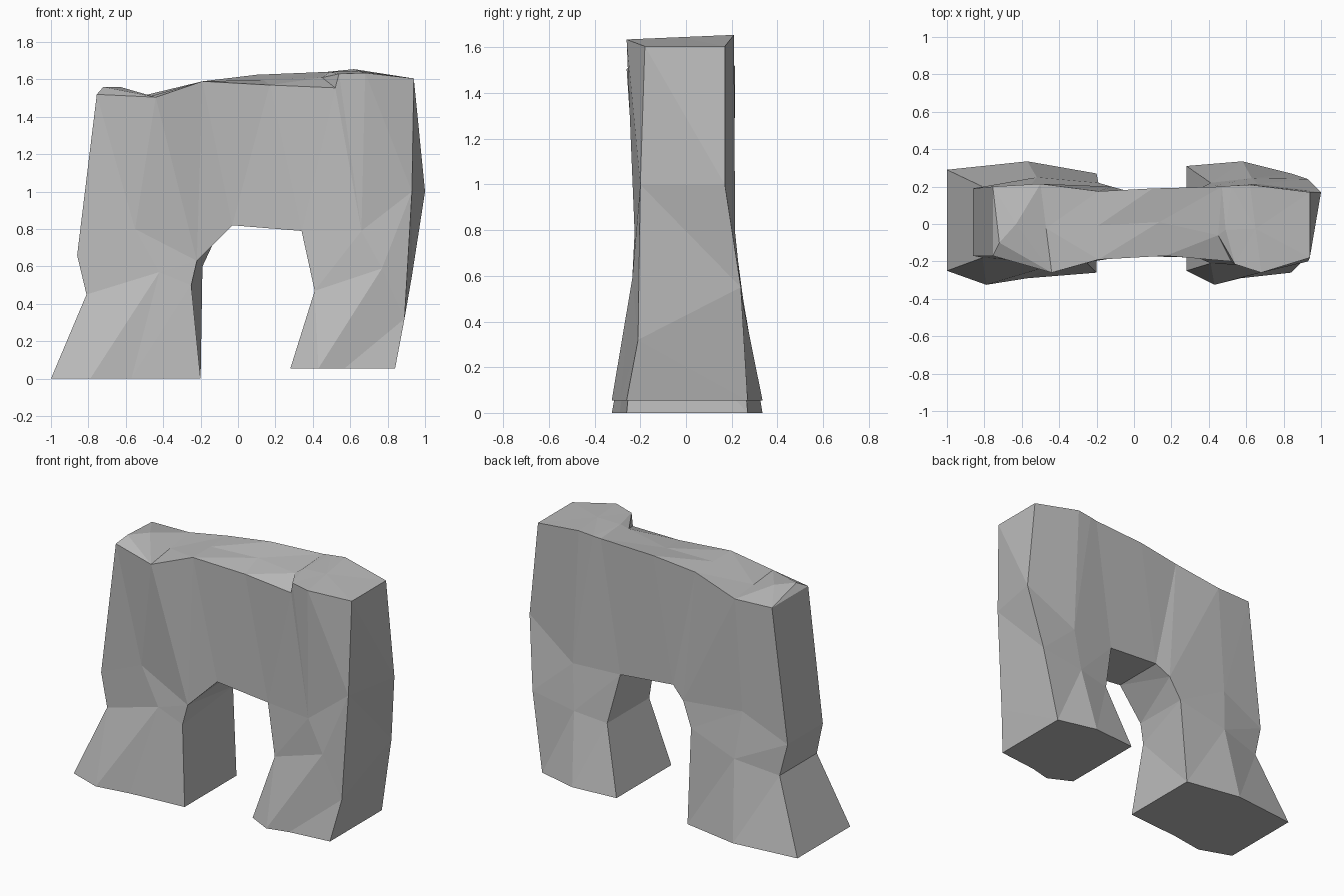
import bpy
import bmesh
from mathutils import Vector

default_cube = bpy.data.objects.get("Cube")
if default_cube:
    bpy.data.objects.remove(default_cube, do_unlink=True)

# Columns of the rock from the right end to the left end.
# Each point is (x, z, front y, back y); the rows run foot, knee, shoulder, crown.
# None marks the open span below the arch.
right_mid_shoulder = (-.55, .8, -.2, .21)
right_mid_crown = (-.44, 1.505, -.26, .215)
right_mid_knee = (-.42, .57, -.215, .25)
left_mid_knee = (.77, .59, -.235, .245)
left_mid_shoulder = (.66, .79, -.225, .215)

columns = {
    "right_outer": [(-1, 0, -.25, .29), (-.81, .45, -.18, .2),
                    (-.86, .66, -.17, .19), (-.755, 1.52, -.17, .2)],
    "right_toe": [(-.79, 0, -.325, .335), right_mid_knee,
                  right_mid_shoulder, right_mid_crown],
    "right_mid": [(-.57, 0, -.29, .335), right_mid_knee,
                  right_mid_shoulder, right_mid_crown],
    "right_inner": [(-.2, 0, -.26, .27), (-.25, .5, -.21, .22),
                    (-.22, .63, -.2, .2), (-.19, 1.59, -.19, .175)],
    "span": [None, None, (-.03, .82, -.17, .175), (.17, 1.57, -.17, .19)],
    "left_inner": [(.28, .055, -.25, .31), (.41, .47, -.21, .22),
                   (.34, .79, -.18, .185), (.52, 1.555, -.2, .2)],
    "left_toe": [(.43, .055, -.325, .335), left_mid_knee,
                 left_mid_shoulder, (.54, 1.63, -.215, .205)],
    "left_mid": [(.57, .055, -.29, .335), left_mid_knee,
                 left_mid_shoulder, (.68, 1.635, -.26, .21)],
    "left_outer": [(.84, .055, -.26, .27), (.89, .32, -.21, .24),
                   (.93, 1, -.2, .17), (.94, 1.605, -.18, .17)],
}

# Where the back differs from the front: new (x, z)
back_shift = {
    ("right_toe", 0): (-.57, 0),
    ("right_toe", 1): (-.52, .5), ("right_mid", 1): (-.52, .5),
    ("right_toe", 3): (-.5, 1.515), ("right_mid", 3): (-.5, 1.515),
    ("right_inner", 1): (-.19, .6), ("right_inner", 2): (-.12, .75),
    ("span", 3): (.1, 1.625), ("left_inner", 3): (.47, 1.64),
    ("left_toe", 0): (.58, .055), ("left_mid", 0): (.58, .055),
    ("left_toe", 1): (.63, .5), ("left_mid", 1): (.63, .5),
    ("left_toe", 3): (.52, 1.645), ("left_mid", 3): (.62, 1.655),
    ("left_outer", 1): (.93, .55), ("left_outer", 2): (1, 1),
}

# Worn peaks and the notch along the crest
crest_points = {
    "right_outer": (-.72, -.1, 1.56),
    "right_toe": (-.63, 0, 1.56),
    "left_inner": (.45, -.06, 1.61),
    "left_toe": (.49, -.03, 1.64),
}

bm = bmesh.new()
front, back, crest = {}, {}, {}
names = list(columns)
for name in names:
    for row, point in enumerate(columns[name]):
        if point is None:
            continue
        x, z, y_front, y_back = point
        bx, bz = back_shift.get((name, row), (x, z))
        front[name, row] = bm.verts.new((x, y_front, z))
        back[name, row] = bm.verts.new((bx, y_back, bz))
    middle = (front[name, 3].co + back[name, 3].co) / 2
    crest[name] = bm.verts.new(Vector(crest_points.get(name, middle)))

# Front and back sheets; count edges to find the outline
edge_count = {}
for left, right in zip(names, names[1:]):
    for row in range(3):
        corners = [(left, row), (right, row), (right, row + 1), (left, row + 1)]
        if not all(c in front for c in corners):
            continue
        bm.faces.new([front[c] for c in corners])
        bm.faces.new([back[c] for c in reversed(corners)])
        for a, b in zip(corners, corners[1:] + corners[:1]):
            key = tuple(sorted((a, b)))
            edge_count[key] = edge_count.get(key, 0) + 1

# Close the outline: crest on top, plain walls for ends, soles and arch
for (a, b), count in edge_count.items():
    if count > 1:
        continue
    if a[1] == b[1] == 3:
        for sheet in (front, back):
            bm.faces.new([sheet[a], sheet[b], crest[b[0]], crest[a[0]]])
    elif a[0] == b[0] or a[1] == b[1]:
        bm.faces.new([front[a], front[b], back[b], back[a]])

# End walls meet the crest at their top corners
for name in ("right_outer", "left_outer"):
    bm.faces.new([front[name, 3], back[name, 3], crest[name]])

bmesh.ops.remove_doubles(bm, verts=bm.verts, dist=.001)
bmesh.ops.triangulate(bm, faces=bm.faces)
bmesh.ops.dissolve_degenerate(bm, edges=bm.edges, dist=.0005)
bmesh.ops.recalc_face_normals(bm, faces=bm.faces)

mesh = bpy.data.meshes.new("rock_arch")
bm.to_mesh(mesh)
bm.free()
rock_arch = bpy.data.objects.new("rock_arch", mesh)
bpy.context.collection.objects.link(rock_arch)

# Plain grey stone
stone = bpy.data.materials.new("grey_stone")
stone.use_nodes = True
grey = (.5, .5, .5, 1)
stone.diffuse_color = grey
stone.node_tree.nodes["Principled BSDF"].inputs["Base Color"].default_value = grey
mesh.materials.append(stone)
